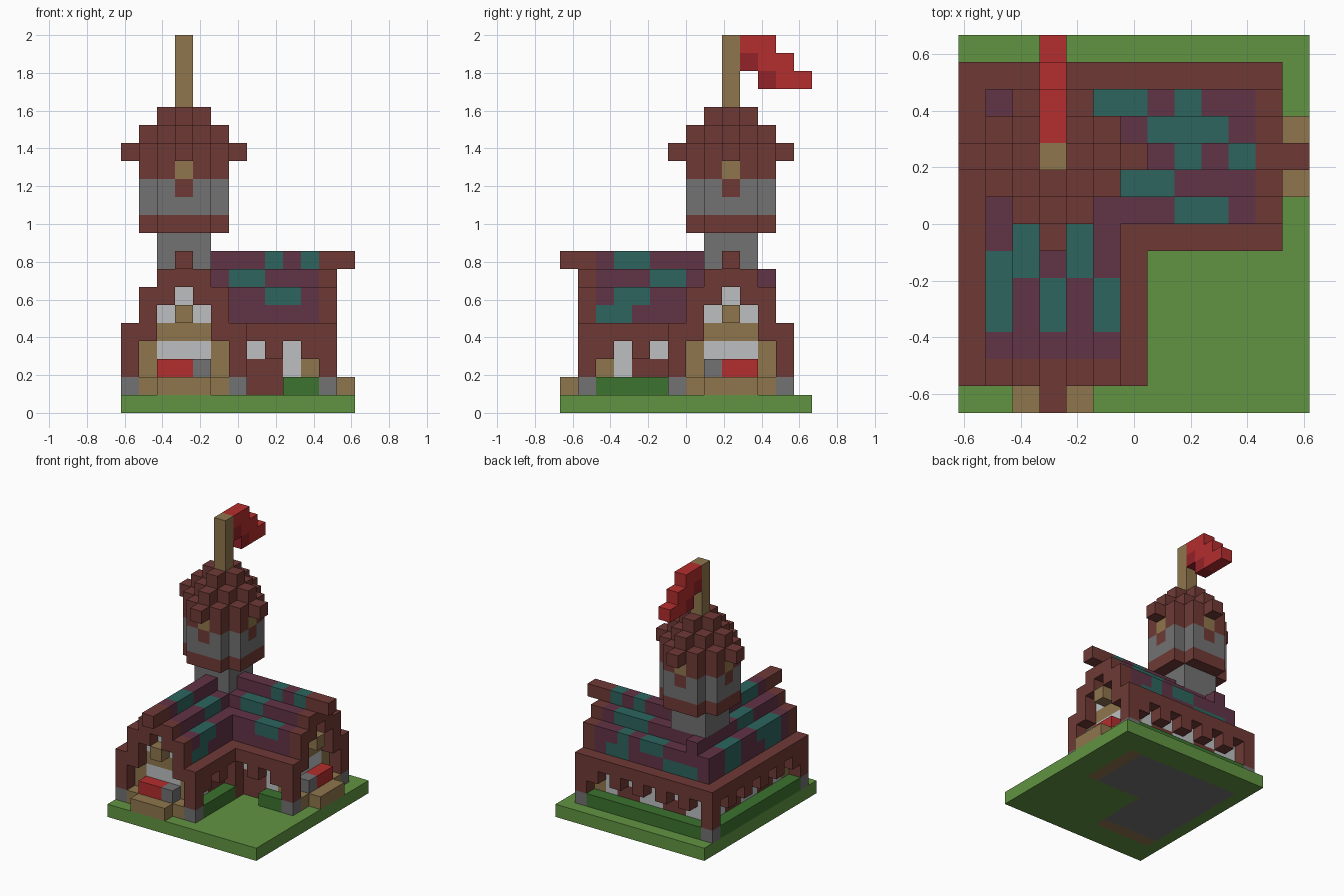
import bpy
import bmesh
from mathutils import Vector

cube = bpy.data.objects.get("Cube")
if cube:
    bpy.data.objects.remove(cube, do_unlink=True)

U = 2 / 21  # edge of one block
COLOURS = {
    "grass_green": (97, 148, 66), "hedge_green": (60, 115, 46),
    "maroon": (111, 58, 53), "wood": (143, 118, 77), "stone_grey": (114, 114, 114),
    "plaster_white": (188, 191, 193), "red": (180, 46, 46), "dark_red": (146, 34, 40),
    "roof_purple": (97, 51, 70), "roof_teal": (45, 101, 95),
}


def linear(c):
    c /= 255
    return c / 12.92 if c <= 0.04045 else ((c + 0.055) / 1.055) ** 2.4


materials = {}
for name, rgb in COLOURS.items():
    m = bpy.data.materials.new(name)
    m.use_nodes = True
    col = (*[linear(c) for c in rgb], 1)
    m.diffuse_color = col
    bsdf = next(n for n in m.node_tree.nodes if n.type == "BSDF_PRINCIPLED")
    bsdf.inputs["Base Color"].default_value = col
    bsdf.inputs["Roughness"].default_value = 0.9
    materials[name] = m

# Blocks are addressed by a (from the left edge), b (from the back) and level k.
blocks = {}


def span(v):
    return range(v[0], v[1] + 1) if isinstance(v, tuple) else range(v, v + 1)


def put(part, mat, a, b, k):
    for i in span(a):
        for j in span(b):
            for h in span(k):
                blocks[i, j, h] = (part, mat)


def both(part, mat, a, b, k):
    """The two wings mirror each other over the diagonal."""
    put(part, mat, a, b, k)
    put(part, mat, b, a, k)


# Ground slab with the stone floor set into it
put("ground", "grass_green", (0, 12), (-1, 12), 0)
both("floor", "stone_grey", (1, 5), (1, 9), 0)
both("floor", "wood", (1, 5), 10, 0)

# Recessed plaster walls with maroon panels
both("walls", "plaster_white", (1, 5), (1, 10), (1, 4))
for side in (1, 5):
    for pos in (3, 4, 7, 8):
        both("walls", "maroon", side, pos, 2)
put("door", "maroon", (7, 8), 5, (1, 2))

# Hedges along the walls
both("hedge", "hedge_green", 0, (1, 10), 1)
put("hedge", "hedge_green", 6, (7, 10), 1)
put("hedge", "hedge_green", (9, 10), 6, 1)

# Eaves and the short beam ends that hang below them
both("eaves", "maroon", 0, (0, 11), 4)
both("eaves", "maroon", 6, (6, 11), 4)
for pos in (2, 4, 6, 8, 10):
    both("beam_ends", "maroon", 0, pos, 3)
    if pos > 6:
        both("beam_ends", "maroon", 6, pos, 3)

# Corner posts on stone feet
for a, b in ((0, 0), (0, 11), (6, 11)):
    both("corner_posts", "maroon", a, b, (2, 3))
    both("post_feet", "stone_grey", a, b, 1)
put("corner_posts", "maroon", 6, 6, (1, 3))

# Stepped roof; letters give tile colours from the gable inwards
TILES = {"p": "roof_purple", "t": "roof_teal"}
FRONT = {1: "ptttppttpp", 2: "ppp" "ttppppp", 3: "pttppp", 4: "pppttpp", 5: "pttppp"}
SIDE = {1: "pptpttpppp", 2: "ptttppppp", 3: "tptppp", 4: "pppttpp", 5: "pttppp"}
LOWER = {(0, 1): "pttpppttpp", (0, 5): "ttpppp", (1, 1): "pttppptttp", (1, 5): "pppppp"}
TOP = {1: 6, 2: 7, 3: 8, 4: 7, 5: 6}

both("attic", "plaster_white", (2, 4), (2, 10), (5, 6))
both("attic", "plaster_white", 3, (3, 10), 7)
for wing, rows in enumerate((FRONT, SIDE)):
    for row, tiles in rows.items():
        for n, t in enumerate(tiles):
            a, b = (row, 10 - n) if wing == 0 else (10 - n, row)
            put("roof", TILES[t], a, b, TOP[row])
    for row in (1, 5):
        for n, t in enumerate(LOWER[wing, row]):
            a, b = (row, 10 - n) if wing == 0 else (10 - n, row)
            put("roof", TILES[t], a, b, 5)

# Gable ends: timber posts and lintel at the back, a stepped arch in front
for side in (1, 5):
    both("gable_posts", "wood", side, 10, (1, 3))
both("gable_lintel", "wood", (2, 4), 10, 4)
for c, low, high in ((1, 4, 6), (2, 6, 7), (3, 7, 8)):
    for col in (c, 6 - c):
        both("gable_arch", "maroon", col, 11, (low, high))
both("ridge_beam", "maroon", 3, (11, 12), 8)
both("gable_bracket", "wood", 3, 11, 5)
both("porch", "wood", (1, 5), 11, 1)
both("porch_step", "wood", (2, 4), 12, 1)
both("bench_seat", "red", (2, 3), 11, 2)
both("bench_end", "stone_grey", 4, 11, 2)

# Tower: narrow stem, wider rounded room, stepped roof
put("tower_stem", "stone_grey", (2, 4), (2, 4), (8, 9))
for da in range(-3, 4):
    for db in range(-3, 4):
        a, b = 3 + da, 3 + db
        reach = abs(da) + abs(db)
        if max(abs(da), abs(db)) < 3 and reach < 4:
            put("tower_band", "maroon", a, b, 10)
            put("tower_walls", "stone_grey", a, b, (11, 12))
            put("tower_roof", "maroon", a, b, (13, 14))
            if reach <= 2:
                put("tower_roof", "maroon", a, b, 15)
            if reach <= 1:
                put("tower_roof", "maroon", a, b, 16)

# Four tower windows with sills and canopies
for da, db in ((1, 0), (-1, 0), (0, 1), (0, -1)):
    put("tower_sills", "maroon", 3 + 2 * da, 3 + 2 * db, 12)
    put("tower_windows", "wood", 3 + 2 * da, 3 + 2 * db, 13)
    put("tower_canopies", "maroon", 3 + 3 * da, 3 + 3 * db, 14)

# Flagpole and the drooping flag
put("flagpole", "wood", 3, 3, (17, 20))
put("flag", "red", 3, (1, 2), 20)
put("flag", "red", 3, (0, 1), 19)
put("flag", "dark_red", 3, 2, 19)
put("flag", "red", 3, (-1, 0), 18)
put("flag", "dark_red", 3, 1, 18)

# Turn each part into a mesh made of its exposed block faces
AXES = [Vector(v) for v in ((1, 0, 0), (0, 1, 0), (0, 0, 1))]
parts = {}
for cell, (part, mat) in blocks.items():
    parts.setdefault(part, []).append((cell, mat))

for part, cells in parts.items():
    bm = bmesh.new()
    used = sorted({mat for _, mat in cells})
    for (a, b, k), mat in cells:
        centre = Vector((a - 6, 5.5 - b, k + 0.5))
        for n in range(3):
            for s in (1, -1):
                d = AXES[n] * s
                if (a + int(d.x), b - int(d.y), k + int(d.z)) in blocks:
                    continue
                p, q = AXES[(n + 1) % 3], AXES[(n + 2) % 3] * s
                mid = centre + d / 2
                ring = [mid + (p * i + q * j) / 2
                        for i, j in ((-1, -1), (1, -1), (1, 1), (-1, 1))]
                face = bm.faces.new([bm.verts.new(v * U) for v in ring])
                face.material_index = used.index(mat)
    if not bm.faces:
        bm.free()
        continue
    bmesh.ops.remove_doubles(bm, verts=bm.verts[:], dist=U / 100)
    bmesh.ops.dissolve_limit(bm, angle_limit=0.01, verts=bm.verts[:],
                             edges=bm.edges[:], delimit={"MATERIAL"})
    mesh = bpy.data.meshes.new(part)
    bm.to_mesh(mesh)
    bm.free()
    for mat in used:
        mesh.materials.append(materials[mat])
    obj = bpy.data.objects.new(part, mesh)
    bpy.context.collection.objects.link(obj)
